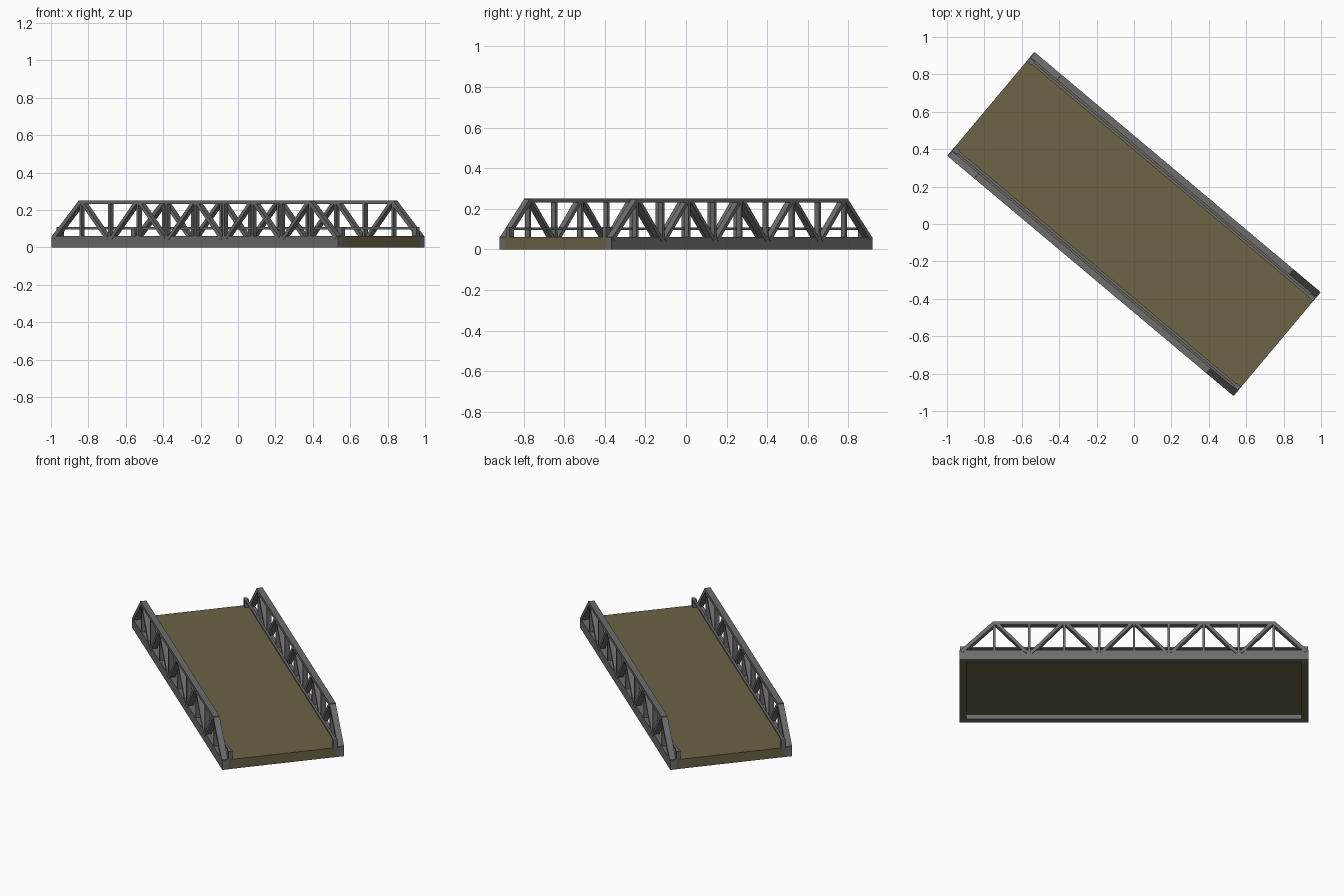
import bpy, bmesh, math
from mathutils import Matrix, Vector

if "Cube" in bpy.data.objects:
    bpy.data.objects.remove(bpy.data.objects["Cube"])

YAW = math.radians(-40)      # whole bridge is turned in plan
L, W = 2.0, 0.725            # length and overall width
HW = W / 2


def material(name, rgb):
    m = bpy.data.materials.new(name)
    m.diffuse_color = (*rgb, 1)
    m.use_nodes = True
    m.node_tree.nodes["Principled BSDF"].inputs["Base Color"].default_value = m.diffuse_color
    return m


STEEL = material("steel", (0.15, 0.15, 0.15))
EARTH = material("deck_brown", (0.15, 0.125, 0.06))


def bar(bm, a, b, thick, v0, v1):
    """Box from a to b in the (length, height) plane, spanning v0..v1 across."""
    a, b = Vector((a[0], 0, a[1])), Vector((b[0], 0, b[1]))
    d = b - a
    mid = (a + b) / 2 + Vector((0, (v0 + v1) / 2, 0))
    mat = (Matrix.Translation(mid)
           @ Matrix.Rotation(-math.atan2(d.z, d.x), 4, 'Y')
           @ Matrix.Diagonal((d.length, abs(v1 - v0), thick, 1)))
    bmesh.ops.create_cube(bm, size=1, matrix=mat)


def part(name, mat, bars, both_sides=True):
    """One object made of bars; v is inset from the outer edge when on both sides."""
    bm = bmesh.new()
    for a, b, t, v0, v1 in bars:
        if both_sides:
            bar(bm, a, b, t, -HW + v0, -HW + v1)
            bar(bm, a, b, t, HW - v1, HW - v0)
        else:
            bar(bm, a, b, t, v0, v1)
    me = bpy.data.meshes.new(name)
    bm.to_mesh(me)
    bm.free()
    ob = bpy.data.objects.new(name, me)
    ob.rotation_euler.z = YAW
    me.materials.append(mat)
    bpy.context.collection.objects.link(ob)
    return ob


# Deck plate, with a full-depth beam across each end
inner = HW - 0.038
part("deck", EARTH, [((-0.999, 0.045), (0.999, 0.045), 0.03, -inner, inner)], False)
part("end_beams", EARTH,
     [((s * 0.96, 0.03), (s * 0.999, 0.03), 0.06, -inner, inner) for s in (-1, 1)], False)

# Bottom and top chords
part("bottom_chords", STEEL, [((-1, 0.031), (1, 0.031), 0.062, 0.002, 0.04)])
part("top_chords", STEEL, [((-0.81, 0.241), (0.81, 0.241), 0.02, 0, 0.036)])

# Sloping end posts
part("end_posts", STEEL,
     [((s * 0.988, 0.052), (s * 0.803, 0.239), 0.022, 0, 0.036) for s in (-1, 1)])

# Verticals at every panel point
part("verticals", STEEL,
     [((0.2 * i, 0.04), (0.2 * i, 0.235), 0.014, 0.004, 0.032) for i in range(-4, 5)])

# Zigzag diagonals between alternate top and bottom nodes
diagonals = []
for i in range(-4, 4):
    z0, z1 = (0.24, 0.045) if i % 2 == 0 else (0.045, 0.24)
    z0, z1 = z0, z1
    a, b = 0.2 * i, 0.2 * (i + 1)
    inset = 0.012
    diagonals.append(((a + inset, z0), (b - inset, z1), 0.018, 0, 0.034))
part("diagonals", STEEL, diagonals)

# Inner handrails with a short post at each end
part("handrails", STEEL, [((-0.99, 0.102), (0.99, 0.102), 0.012, 0.046, 0.06)])
part("handrail_posts", STEEL,
     [((s * 0.965, 0.082), (s * 0.997, 0.082), 0.054, 0.04, 0.064) for s in (-1, 1)])
